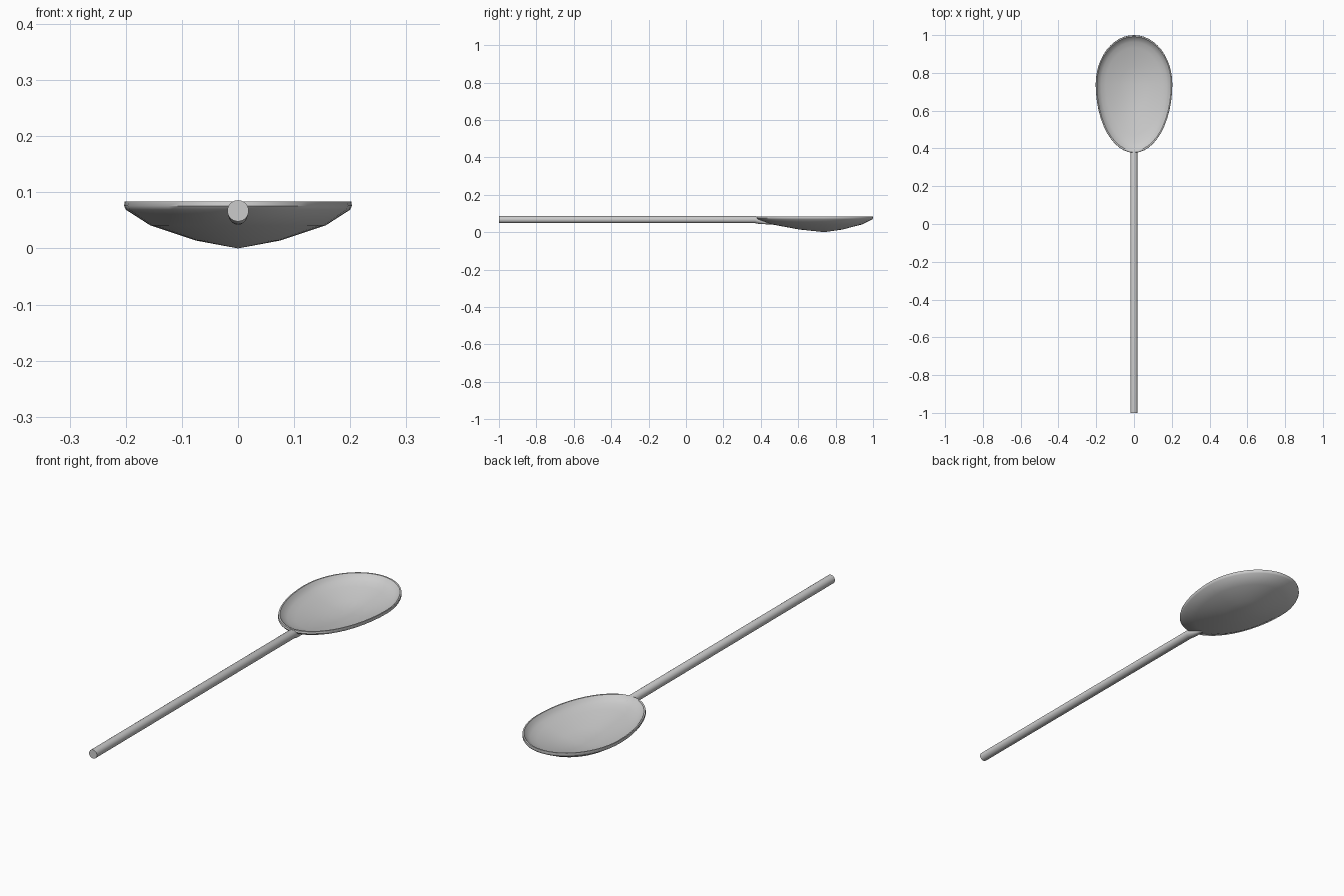
import bpy, bmesh, math

if "Cube" in bpy.data.objects:
    bpy.data.objects.remove(bpy.data.objects["Cube"])

N = 48


def loft(name, rings, angle=40):
    """Bridge rings of points; a single-point ring becomes a pole, open ends are capped."""
    bm = bmesh.new()
    loops = [[bm.verts.new(p) for p in ring] for ring in rings]
    for a, b in zip(loops, loops[1:]):
        n = max(len(a), len(b))
        for i in range(n):
            j = (i + 1) % n
            if len(a) == 1:
                bm.faces.new((a[0], b[i], b[j]))
            elif len(b) == 1:
                bm.faces.new((a[i], a[j], b[0]))
            else:
                bm.faces.new((a[i], a[j], b[j], b[i]))
    for end in (loops[0], loops[-1]):
        if len(end) > 1:
            bm.faces.new(end)
    bmesh.ops.recalc_face_normals(bm, faces=bm.faces)
    me = bpy.data.meshes.new(name)
    bm.to_mesh(me)
    bm.free()
    ob = bpy.data.objects.new(name, me)
    bpy.context.collection.objects.link(ob)
    bpy.ops.object.select_all(action='DESELECT')
    ob.select_set(True)
    bpy.context.view_layer.objects.active = ob
    bpy.ops.object.shade_smooth_by_angle(angle=math.radians(angle))
    return ob


def egg(f, z):
    """Egg-shaped bowl outline scaled by f about the deepest point."""
    if f == 0:
        return [(0, 0.74, z)]
    pts = []
    for i in range(N):
        t = 2 * math.pi * i / N
        s = math.sin(t)
        pts.append((0.203 * f * math.cos(t), 0.74 + f * s * (0.26 if s > 0 else 0.363), z))
    return pts


# Bowl: outer underside up to the rim, then down the inside
profile = [(0, 0.0), (0.37, 0.014), (0.77, 0.041), (0.985, 0.069), (1.0, 0.076),
           (0.995, 0.084), (0.97, 0.084), (0.93, 0.072), (0.86, 0.061),
           (0.74, 0.051), (0.37, 0.026), (0, 0.016)]
loft("bowl", [egg(f, z) for f, z in profile])


def oval(y, zc, rx, rz, n=24):
    return [(rx * math.cos(2 * math.pi * i / n), y, zc + rz * math.sin(2 * math.pi * i / n))
            for i in range(n)]


# Handle: round rod whose tip tapers into the underside of the bowl
loft("handle", [oval(-1.0, 0.067, 0.019, 0.019), oval(0.37, 0.067, 0.019, 0.019),
                oval(0.395, 0.060, 0.017, 0.017), oval(0.43, 0.050, 0.011, 0.008),
                oval(0.46, 0.046, 0.005, 0.004)])
